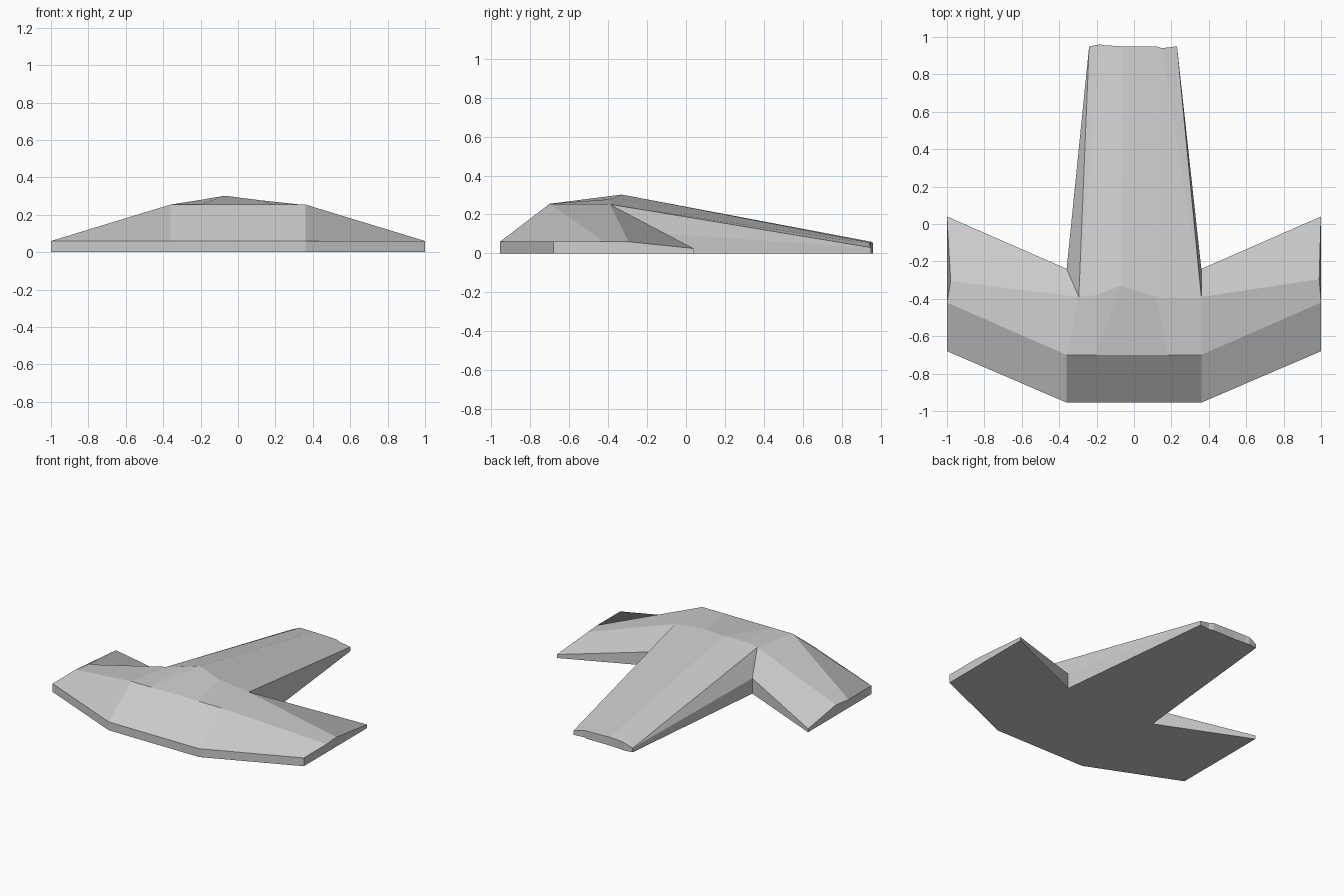
import bpy, bmesh

if "Cube" in bpy.data.objects:
    bpy.data.objects.remove(bpy.data.objects["Cube"])

grey = bpy.data.materials.new("hull grey")
grey.diffuse_color = (0.6, 0.6, 0.6, 1)
grey.use_nodes = True
grey.node_tree.nodes["Principled BSDF"].inputs["Base Color"].default_value = grey.diffuse_color


def section(x_front, y_front, ridge, crease, lip):
    """Lengthwise section: base, nose edge, ridge, crease, rear lip, rear base."""
    return [(x_front, y_front, 0), (x_front, y_front, 0.06), ridge, crease, lip, (lip[0], lip[1], 0)]


# Shoulder points shared by the wing and the tail on each side
left = (-0.36, -0.955, (-0.36, -0.70, 0.255), (-0.295, -0.39, 0.258))
right = (0.36, -0.955, (0.36, -0.70, 0.255), (0.36, -0.39, 0.252))

sections = [
    # left wing tip and shoulder notch
    section(-1, -0.68, (-1, -0.42, 0.06), (-0.98, -0.305, 0.06), (-1, 0.04, 0.025)),
    section(*left, (-0.36, -0.24, 0.11)),
    # tail, from its left side over the spine to its right side
    section(*left, (-0.24, 0.95, 0.03)),
    section(*left, (-0.18, 0.96, 0.055)),
    section(-0.2, -0.955, (-0.2, -0.70, 0.255), (-0.20, -0.38, 0.28), (-0.15, 0.955, 0.058)),
    section(-0.2, -0.955, (-0.2, -0.70, 0.255), (-0.07, -0.33, 0.302), (-0.06, 0.95, 0.06)),
    section(0.18, -0.955, (0.18, -0.70, 0.255), (0.12, -0.39, 0.278), (0.12, 0.95, 0.055)),
    section(*right, (0.15, 0.94, 0.05)),
    section(*right, (0.23, 0.95, 0.03)),
    # right shoulder notch and wing tip
    section(*right, (0.36, -0.24, 0.11)),
    section(1, -0.68, (1, -0.42, 0.06), (0.99, -0.295, 0.06), (1, 0.04, 0.025)),
]

# Loft the sections into one closed hull, sharing coincident points
bm = bmesh.new()
points = {}


def face(coords):
    verts = []
    for co in coords:
        v = points.get(co) or points.setdefault(co, bm.verts.new(co))
        if v not in verts:
            verts.append(v)
    if len(verts) > 2:
        bm.faces.new(verts)


for a, b in zip(sections, sections[1:]):
    for i in range(6):
        j = (i + 1) % 6
        face([a[i], a[j], b[j], b[i]])
face(sections[0])
face(sections[-1])
bmesh.ops.recalc_face_normals(bm, faces=bm.faces)

mesh = bpy.data.meshes.new("flying_wing_hull")
bm.to_mesh(mesh)
bm.free()
mesh.materials.append(grey)
bpy.context.collection.objects.link(bpy.data.objects.new("flying_wing_hull", mesh))
